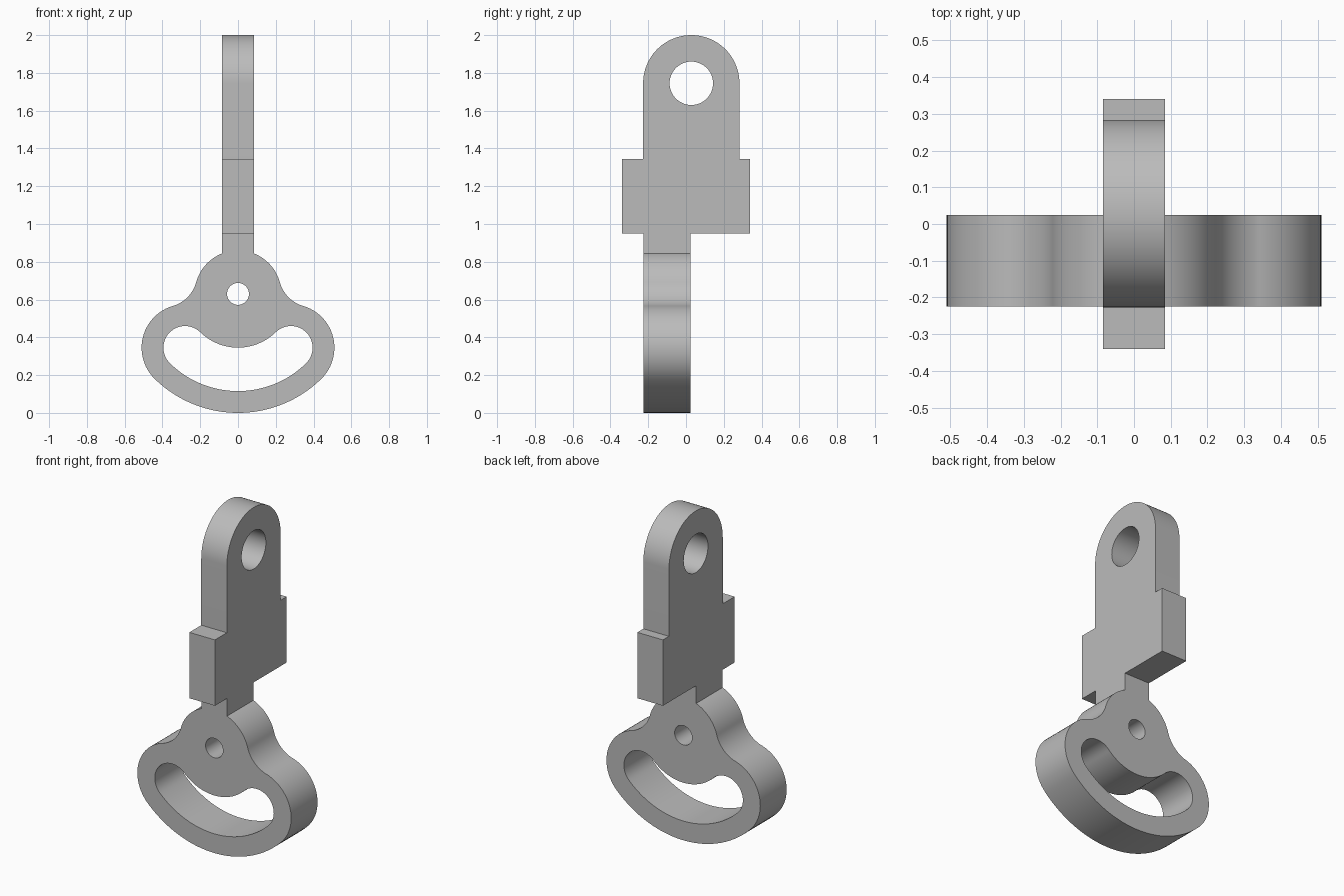
import bpy, bmesh
from math import cos, sin, radians, degrees, acos, atan2, hypot
from mathutils import Matrix

cube = bpy.data.objects.get("Cube")
if cube:
    bpy.data.objects.remove(cube)

grey = bpy.data.materials.new("plain grey")
grey.use_nodes = True
COLOUR = (0.5, 0.5, 0.5, 1)
grey.diffuse_color = COLOUR
grey.node_tree.nodes["Principled BSDF"].inputs["Base Color"].default_value = COLOUR


def arc(cx, cy, r, start, end, steps=24):
    """Points on an arc, angles in degrees."""
    angles = [radians(start + (end - start) * i / steps) for i in range(steps + 1)]
    return [(cx + r * cos(a), cy + r * sin(a)) for a in angles]


def mirrored(half):
    """Close a right-hand half outline with its mirror image."""
    return half + [(-x, y) for x, y in reversed(half) if x > 1e-5]


def plate(name, outlines, thickness, matrix):
    """Extrude an outline with holes symmetrically about its plane."""
    curve = bpy.data.curves.new(name, "CURVE")
    curve.dimensions, curve.fill_mode = "2D", "BOTH"
    curve.extrude = thickness / 2
    for pts in outlines:
        spline = curve.splines.new("POLY")
        spline.points.add(len(pts) - 1)
        for p, (x, y) in zip(spline.points, pts):
            p.co = (x, y, 0, 1)
        spline.use_cyclic_u = True
    temp = bpy.data.objects.new(name + "_outline", curve)
    bpy.context.collection.objects.link(temp)
    graph = bpy.context.evaluated_depsgraph_get()
    mesh = bpy.data.meshes.new_from_object(temp.evaluated_get(graph))
    bpy.data.objects.remove(temp)
    bm = bmesh.new()
    bm.from_mesh(mesh)
    bmesh.ops.remove_doubles(bm, verts=bm.verts, dist=1e-5)
    bm.transform(matrix)
    bmesh.ops.recalc_face_normals(bm, faces=bm.faces)
    bm.to_mesh(mesh)
    bm.free()
    mesh.materials.clear()
    mesh.materials.append(grey)
    obj = bpy.data.objects.new(name, mesh)
    bpy.context.collection.objects.link(obj)
    bpy.context.view_layer.objects.active = obj
    bpy.ops.object.select_all(action="DESELECT")
    obj.select_set(True)
    bpy.ops.object.shade_smooth_by_angle(angle=radians(30))
    return obj


# Handle: hub circle, two end lobes and the fillets that join them
HUB_Z, HUB_R, NECK, NECK_TOP = 0.63, 0.23, 0.085, 0.95
LOBE_X, LOBE_Z = 0.28, 0.345
dist = hypot(LOBE_X, HUB_Z - LOBE_Z)
tilt = degrees(atan2(LOBE_Z - HUB_Z, LOBE_X))
FILLET = 0.182
reach = HUB_R + FILLET
swing = degrees(acos(dist / 2 / reach))
hub_end = tilt + swing
lobe_end = tilt + 180 - swing
fx = reach * cos(radians(hub_end))
fz = HUB_Z + reach * sin(radians(hub_end))

outer = (arc(0, HUB_Z, HUB_Z, -90, tilt)
         + arc(LOBE_X, LOBE_Z, HUB_Z - dist, tilt, lobe_end)[1:]
         + arc(fx, fz, FILLET, lobe_end + 180, hub_end + 180)[::1][1:]
         + arc(0, HUB_Z, HUB_R, hub_end, degrees(acos(NECK / HUB_R)))[1:]
         + [(NECK, NECK_TOP)])

# Finger slot between two arcs about the hub, with round ends
slot_r = 0.115
slot = (arc(0, HUB_Z, dist + slot_r, -90, tilt)
        + arc(LOBE_X, LOBE_Z, slot_r, tilt, tilt + 180)[1:]
        + arc(0, HUB_Z, dist - slot_r, tilt, -90)[1:])

front_plane = Matrix.Translation((0, -0.1, 0)) @ Matrix.Rotation(radians(90), 4, "X")
plate("handle", [mirrored(outer), mirrored(slot),
                 arc(0, HUB_Z, 0.058, 0, 352.5, 47)], 0.25, front_plane)

# Blade: shouldered plate with a rounded, drilled top
EYE_Y, EYE_Z, TOP_R = 0.028, 1.745, 0.255
LOW, HIGH, WIDE = NECK_TOP, 1.345, 0.34
blade = ([(-WIDE, LOW), (WIDE, LOW), (WIDE, HIGH), (EYE_Y + TOP_R, HIGH)]
         + arc(EYE_Y, EYE_Z, TOP_R, 0, 180, 48)
         + [(EYE_Y - TOP_R, HIGH), (-WIDE, HIGH)])
side_plane = Matrix(((0, 0, 1, 0), (1, 0, 0, 0), (0, 1, 0, 0), (0, 0, 0, 1)))
plate("blade", [blade, arc(EYE_Y, EYE_Z, 0.115, 0, 352.5, 47)], 2 * NECK, side_plane)
